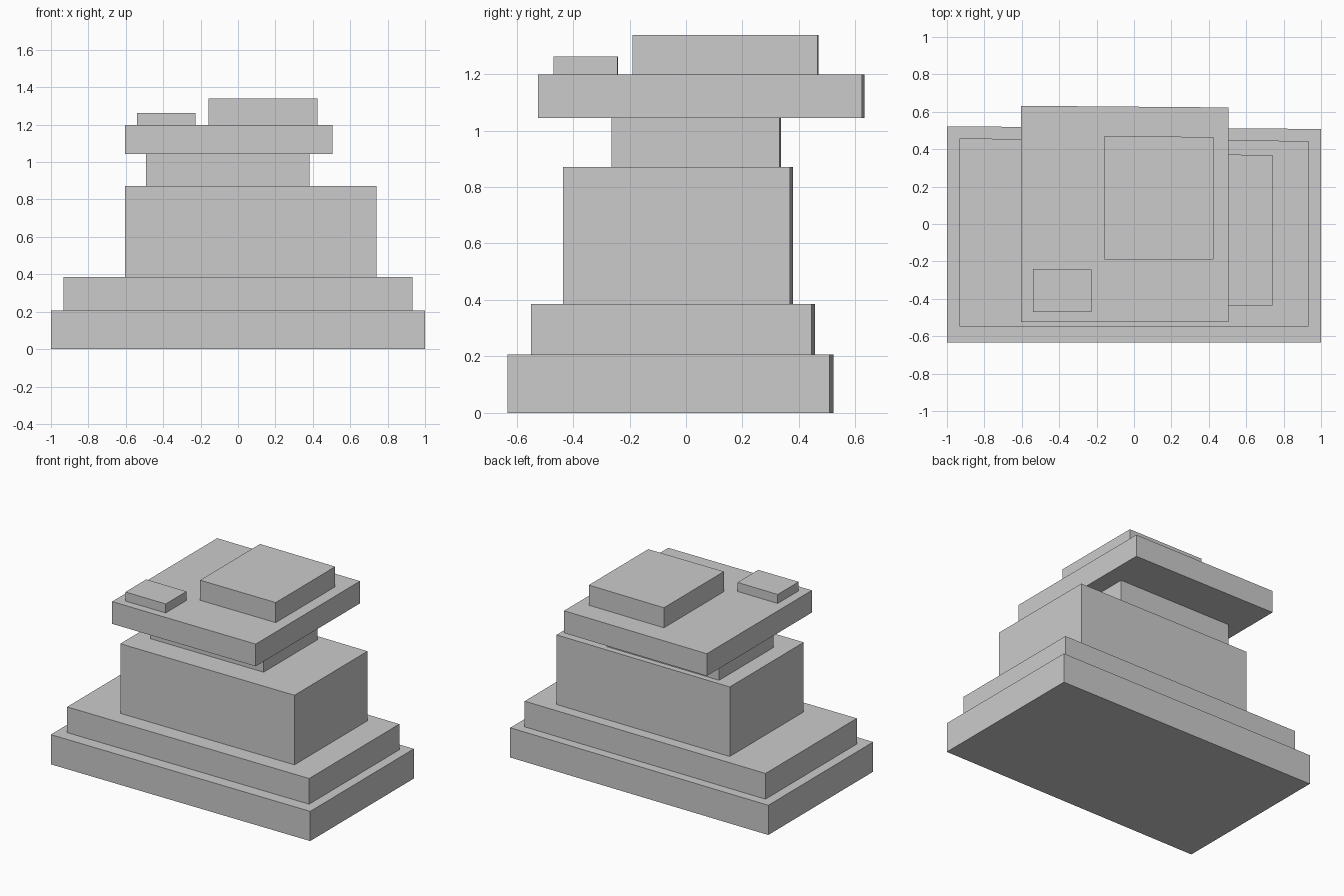
import bpy
import bmesh

if "Cube" in bpy.data.objects:
    bpy.data.objects.remove(bpy.data.objects["Cube"])

# Each back face is slightly skewed: its left end sits further back than its right end
def block(name, x0, x1, y0, back_left, back_right, z0, z1):
    bm = bmesh.new()
    outline = [(x0, y0), (x1, y0), (x1, back_right), (x0, back_left)]
    face = bm.faces.new([bm.verts.new((x, y, z0)) for x, y in outline])
    ext = bmesh.ops.extrude_face_region(bm, geom=[face], use_keep_orig=True)
    top = [v for v in ext["geom"] if isinstance(v, bmesh.types.BMVert)]
    bmesh.ops.translate(bm, verts=top, vec=(0, 0, z1 - z0))
    bmesh.ops.recalc_face_normals(bm, faces=bm.faces)
    mesh = bpy.data.meshes.new(name)
    bm.to_mesh(mesh)
    bm.free()
    obj = bpy.data.objects.new(name, mesh)
    bpy.context.collection.objects.link(obj)
    return obj

# Stepped plinth
block("lower_step", -1.0, 1.0, -0.633, 0.522, 0.508, 0.0, 0.207)
block("upper_step", -0.933, 0.933, -0.549, 0.457, 0.444, 0.207, 0.386)

# Main body and recessed neck
block("body", -0.603, 0.740, -0.435, 0.379, 0.369, 0.386, 0.871)
block("neck", -0.491, 0.383, -0.264, 0.337, 0.331, 0.871, 1.044)

# Overhanging roof slab with two rooftop boxes
block("roof_slab", -0.603, 0.504, -0.525, 0.632, 0.623, 1.044, 1.199)
block("large_roof_box", -0.159, 0.424, -0.190, 0.470, 0.465, 1.199, 1.339)
block("small_roof_box", -0.539, -0.228, -0.470, -0.240, -0.242, 1.199, 1.262)
